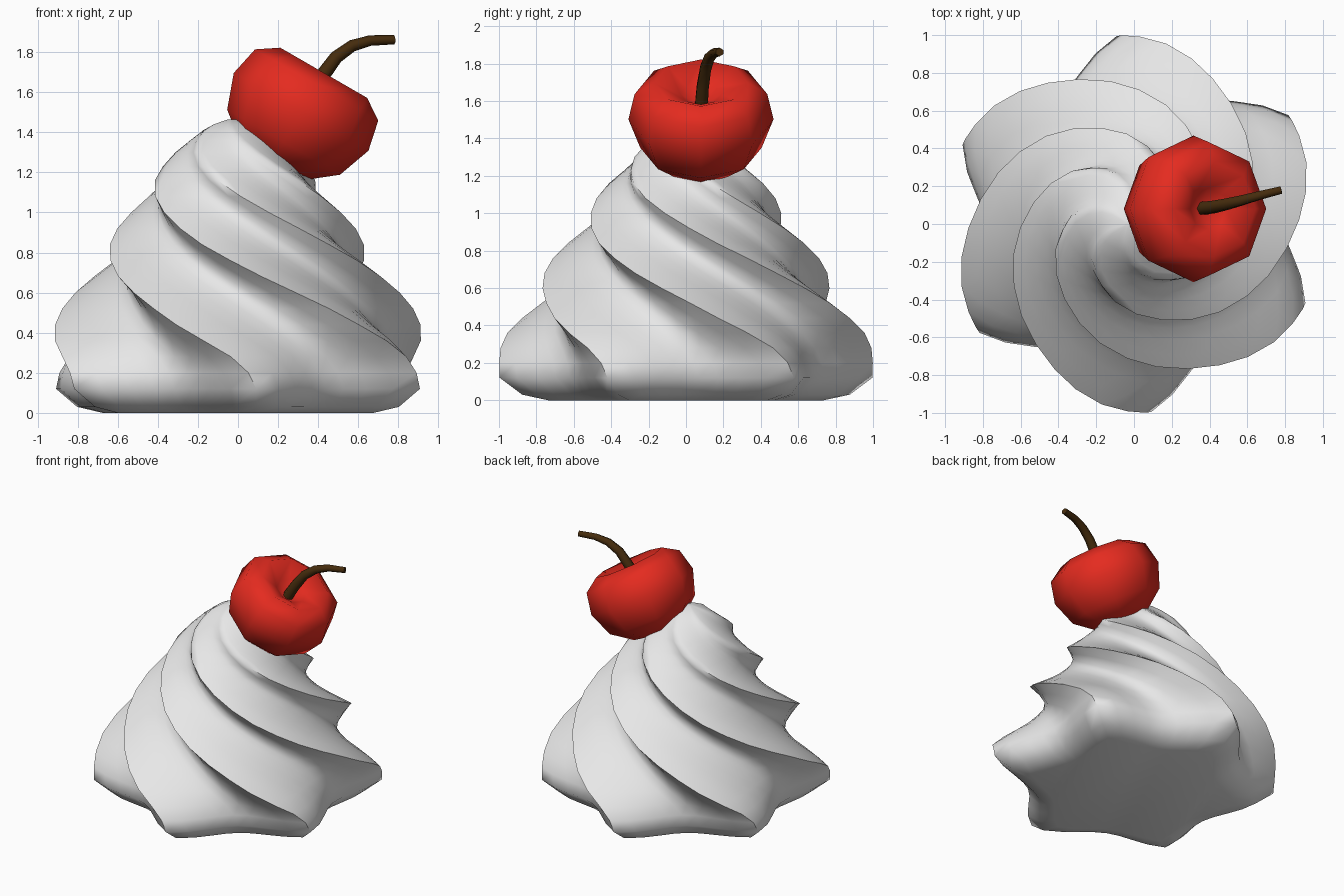
import bpy, bmesh, math
from mathutils import Vector, Matrix

if "Cube" in bpy.data.objects:
    bpy.data.objects.remove(bpy.data.objects["Cube"])


def material(name, rgb):
    m = bpy.data.materials.new(name)
    m.diffuse_color = (*rgb, 1)
    m.use_nodes = True
    m.node_tree.nodes["Principled BSDF"].inputs["Base Color"].default_value = m.diffuse_color
    return m


def interp(table, x):
    """Piecewise linear lookup in rows of (x, value)."""
    for (x0, v0), (x1, v1) in zip(table, table[1:]):
        if x <= x1:
            return v0 + (v1 - v0) * max(0, x - x0) / (x1 - x0)
    return table[-1][1]


def loft(name, rings, mat, angle):
    """Skin a stack of equal rings and close both ends."""
    bm = bmesh.new()
    rows = [[bm.verts.new(p) for p in ring] for ring in rings]
    n = len(rows[0])
    for a, b in zip(rows, rows[1:]):
        for i in range(n):
            j = (i + 1) % n
            bm.faces.new((a[i], a[j], b[j], b[i]))
    bm.faces.new(rows[0][::-1])
    bm.faces.new(rows[-1])
    bmesh.ops.recalc_face_normals(bm, faces=bm.faces)
    me = bpy.data.meshes.new(name)
    bm.to_mesh(me)
    bm.free()
    me.materials.append(mat)
    ob = bpy.data.objects.new(name, me)
    bpy.context.collection.objects.link(ob)
    bpy.ops.object.select_all(action='DESELECT')
    ob.select_set(True)
    bpy.context.view_layer.objects.active = ob
    bpy.ops.object.shade_smooth_by_angle(angle=math.radians(angle))
    return ob


def turned(name, profile, mat):
    """Spin a profile of (radius, height) into an eight-sided body."""
    bm = bmesh.new()
    vs = [bm.verts.new((r, 0, z)) for r, z in profile]
    es = [bm.edges.new(p) for p in zip(vs, vs[1:])]
    bmesh.ops.spin(bm, geom=vs + es, axis=(0, 0, 1), cent=(0, 0, 0),
                   angle=math.tau, steps=8, use_duplicate=False)
    bmesh.ops.remove_doubles(bm, verts=bm.verts, dist=1e-4)
    bmesh.ops.recalc_face_normals(bm, faces=bm.faces)
    me = bpy.data.meshes.new(name)
    bm.to_mesh(me)
    bm.free()
    me.materials.append(mat)
    me.shade_smooth()
    ob = bpy.data.objects.new(name, me)
    bpy.context.collection.objects.link(ob)
    return ob


white = material("cream_white", (0.8, 0.8, 0.8))
red = material("cherry_red", (0.78, 0.024, 0.014))
brown = material("stem_brown", (0.06, 0.025, 0.004))

# Whipped cream: six-lobed star section, shrinking and twisting upward
RADIUS = [(0, .74), (.03, .88), (.12, 1.0), (.25, 1.0), (.38, .965), (.5, .89),
          (.6, .82), (.8, .685), (1.0, .535), (1.15, .43), (1.3, .295), (1.4, .18),
          (1.44, .1), (1.465, .02)]
TWIST = [(0, -24), (.15, -25), (.25, -29), (.35, -39), (.55, -62), (.75, -91),
         (.95, -123), (1.13, -156), (1.38, -205), (1.465, -222)]
VALLEY = [(0, .5), (.15, .51), (.4, .6), (.6, .66), (1.465, .66)]  # place in a lobe
DEPTH = [(0, .22), (.15, .245), (.8, .235), (1.1, .18), (1.3, .12), (1.465, .08)]


def lobe_scale(u, z):
    """Section radius from a ridge (u = 0) through the valley to the next ridge."""
    v = interp(VALLEY, z)
    s, power = (u / v, 1.2) if u < v else ((1 - u) / (1 - v), 1.1)
    return 1 - interp(DEPTH, z) * math.sin(s * math.pi / 2) ** power


heights = [0, .03, .12, .2, .28, .36, .44, .52, .6, .68, .76, .84, .92, 1.0,
           1.08, 1.16, 1.23, 1.3, 1.36, 1.41, 1.44, 1.465]
rings = []
for z in heights:
    r, phi = interp(RADIUS, z), interp(TWIST, z)
    shift = -.03 * (z / 1.465) ** 3
    ring = []
    for k in range(48):
        u = (k % 8) / 8
        a = math.radians(phi + 60 * (k // 8 + u))
        d = r * lobe_scale(u, z)
        ring.append((d * math.cos(a) + shift, d * math.sin(a), z))
    rings.append(ring)
loft("whipped_cream", rings, white, 75)

# Cherry: turned profile with a dimple, tilted to the right
PROFILE = [(0, -.29), (.19, -.262), (.325, -.155), (.388, .02), (.355, .175),
           (.25, .245), (.11, .175), (0, .1)]
cherry = turned("cherry", PROFILE, red)
cherry.matrix_world = (Matrix.Translation((.305, .08, 1.485))
                       @ Matrix.Rotation(math.radians(30), 4, 'Y'))

# Stem: tapered six-sided tube along a bent path
path = [Vector(p) for p in [(.34, .08, 1.55), (.42, .09, 1.68), (.49, .105, 1.775),
                            (.57, .125, 1.832), (.66, .15, 1.858), (.78, .18, 1.862)]]
rings = []
for k, p in enumerate(path):
    t = (path[min(k + 1, len(path) - 1)] - path[max(k - 1, 0)]).normalized()
    side = t.cross(Vector((0, 1, 0))).normalized()
    up = t.cross(side)
    r = .04 - .0034 * k
    rings.append([p + r * (math.cos(i * math.pi / 3) * side + math.sin(i * math.pi / 3) * up)
                  for i in range(6)])
loft("stem", rings, brown, 65)
